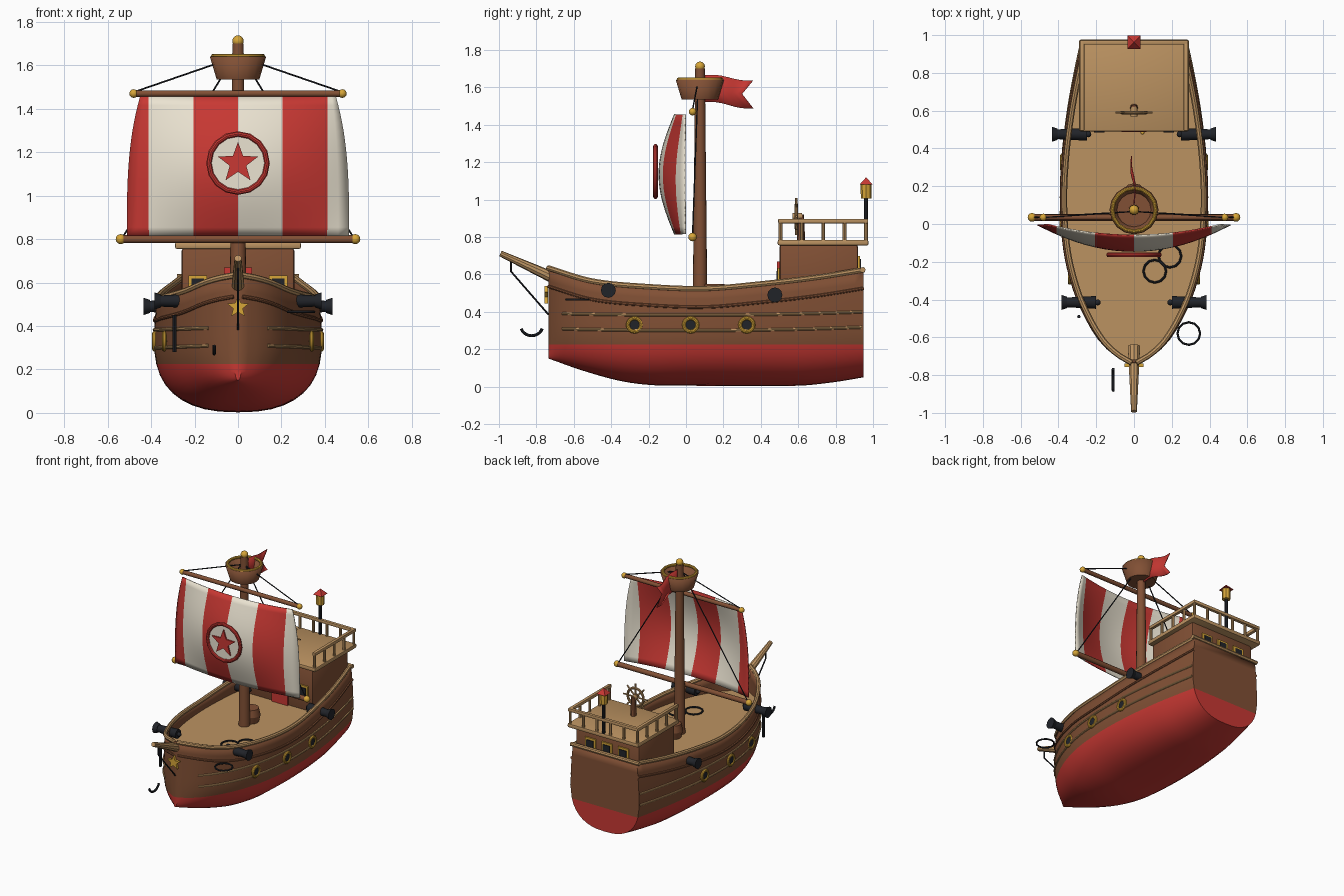
import bpy, bmesh, math
from mathutils import Vector, Matrix

if "Cube" in bpy.data.objects:
    bpy.data.objects.remove(bpy.data.objects["Cube"])

COL = dict(wood=(.22, .08, .035), tan=(.5, .29, .12), red=(.58, .04, .033), gold=(.68, .38, .04),
           black=(.015, .017, .022), cream=(.83, .77, .64))
MAT = {}
for k, c in COL.items():
    MAT[k] = bpy.data.materials.new(k)
    MAT[k].diffuse_color = (*c, 1)


def finish(bm, name, *mats, solid=0, smooth=True):
    bmesh.ops.recalc_face_normals(bm, faces=bm.faces)
    me = bpy.data.meshes.new(name)
    bm.to_mesh(me)
    bm.free()
    ob = bpy.data.objects.new(name, me)
    bpy.context.collection.objects.link(ob)
    for m in mats:
        me.materials.append(MAT[m])
    if solid:
        mod = ob.modifiers.new("thickness", 'SOLIDIFY')
        mod.thickness, mod.offset = abs(solid), (-1 if solid > 0 else 0)
    if smooth:
        bpy.context.view_layer.objects.active = ob
        bpy.ops.object.select_all(action='DESELECT')
        ob.select_set(True)
        bpy.ops.object.shade_smooth_by_angle(angle=math.radians(35))
    return ob


def rod(name, p, q, r1, r2, mat, n=12, roll=0):
    p, q = Vector(p), Vector(q)
    bm = bmesh.new()
    m = Matrix.Translation((p + q) / 2) @ (q - p).to_track_quat('Z', 'Y').to_matrix().to_4x4()
    bmesh.ops.create_cone(bm, cap_ends=True, segments=n, radius1=r1, radius2=r2, depth=(q - p).length,
                          matrix=m @ Matrix.Rotation(roll, 4, 'Z'))
    return finish(bm, name, mat)


def box(name, c, s, mat, bevel=0):
    bm = bmesh.new()
    bmesh.ops.create_cube(bm, size=1, matrix=Matrix.Translation(c) @ Matrix.Diagonal((*s, 1)))
    if bevel:
        bmesh.ops.bevel(bm, geom=bm.edges[:], offset=bevel, segments=2, affect='EDGES', profile=.5)
    return finish(bm, name, mat)


def ball(name, c, r, mat):
    bm = bmesh.new()
    bmesh.ops.create_uvsphere(bm, u_segments=12, v_segments=8, radius=r, matrix=Matrix.Translation(c))
    return finish(bm, name, mat)


def tube(name, pts, r, mat, closed=False, n=6):
    cu = bpy.data.curves.new(name, 'CURVE')
    cu.dimensions, cu.bevel_depth, cu.bevel_resolution, cu.use_fill_caps = '3D', r, n // 2 - 1, True
    sp = cu.splines.new('POLY')
    sp.points.add(len(pts) - 1)
    for a, b in zip(sp.points, pts):
        a.co = (*b, 1)
    sp.use_cyclic_u = closed
    tmp = bpy.data.objects.new(name, cu)
    bm = bmesh.new()
    bpy.context.collection.objects.link(tmp)
    bm.from_mesh(tmp.evaluated_get(bpy.context.evaluated_depsgraph_get()).to_mesh())
    bpy.data.objects.remove(tmp)
    return finish(bm, name, mat)


def ring(name, c, R, r, mat, axis, n=16):
    pts = []
    for i in range(n):
        a = i * math.tau / n
        v = [R * math.cos(a), R * math.sin(a)]
        v.insert('xyz'.index(axis), 0)
        pts.append(Vector(c) + Vector(v))
    return tube(name, pts, r, mat, True, 8)


def star(name, c, R, r, depth, mat):
    bm = bmesh.new()
    vs = [bm.verts.new((c[0] + k * math.sin(i * math.pi / 5), c[1], c[2] + k * math.cos(i * math.pi / 5)))
          for i in range(10) for k in [r if i % 2 else R]]
    bm.faces.new(vs)
    return finish(bm, name, mat, solid=-depth, smooth=False)


def smooth_table(tab, y):
    # cubic interpolation through (y, value) pairs
    n = len(tab)
    i = max(0, min(n - 2, sum(1 for t in tab if t[0] <= y) - 1))
    slope = lambda k: ((tab[min(k + 1, n - 1)][1] - tab[max(k - 1, 0)][1]) /
                       (tab[min(k + 1, n - 1)][0] - tab[max(k - 1, 0)][0]))
    (a, p), (b, q) = tab[i], tab[i + 1]
    h = b - a
    t = (y - a) / h
    return ((2*t**3 - 3*t*t + 1) * p + (t**3 - 2*t*t + t) * h * slope(i) +
            (3*t*t - 2*t**3) * q + (t**3 - t*t) * h * slope(i + 1))


# hull lines: half beam, keel height, sheer height along y
BEAM = [(-.735, .02), (-.69, .1), (-.62, .175), (-.5, .25), (-.35, .315), (-.15, .365), (.1, .385), (.35, .377),
        (.6, .348), (.8, .312), (.95, .28)]
KEEL = [(-.735, .15), (-.55, .085), (-.35, .03), (-.18, .008), (0, .005), (.6, .005), (.8, .025), (.95, .05)]
SHEER = [(-.735, .63), (-.5, .56), (-.2, .53), (.1, .52), (.4, .545), (.7, .58), (.95, .62)]
beam = lambda y: smooth_table(BEAM, y)
sheer = lambda y: smooth_table(SHEER, y)


def hull_x(y, z):
    k = smooth_table(KEEL, y)
    if z < .33:
        return beam(y) * max(0, 1 - ((.33 - z) / (.33 - k)) ** 2.5) ** .4
    return beam(y) * (1 - .03 * ((z - .33) / .2) ** 2)


# hull shell
N = 44
YS = [-.735 + 1.685 * (i / N) ** 1.25 for i in range(N + 1)]
bm = bmesh.new()
grid = []
for y in YS:
    k, s = smooth_table(KEEL, y), sheer(y)
    zs = [k + (.225 - k) * (i / 8) ** 2 for i in range(9)] + [.225 + (s - .225) * i / 6 for i in range(1, 7)]
    right = [bm.verts.new((hull_x(y, z), y, z)) for z in zs]
    left = [right[0]] + [bm.verts.new((-v.co.x, y, v.co.z)) for v in right[1:]]
    grid.append((right, left))


def quad(j, *vs):
    f = bm.faces.new(list(dict.fromkeys(vs)))
    f.material_index = 1 if j < 8 else 0


for j in range(14):
    for a, b in zip(grid, grid[1:]):
        for s in (0, 1):
            quad(j, a[s][j], b[s][j], b[s][j+1], a[s][j+1])
    for e in (grid[0], grid[-1]):
        quad(j, e[0][j], e[0][j+1], e[1][j+1], e[1][j])
finish(bm, "hull", "wood", "red", solid=.018)

# deck
bm = bmesh.new()
half = [(hull_x(y, .45) - .008, y, .45) for y in YS[1:-1]]
bm.faces.new([bm.verts.new(p) for p in half + [(-x, y, z) for x, y, z in reversed(half)]])
finish(bm, "deck", "tan")

# gunwale caps, transom cap, wales and plank strips
for s in (-1, 1):
    tube("gunwale", [(s * (hull_x(y, sheer(y)) - .006), y, sheer(y) + .004) for y in YS], .015, "tan")
    tube("wale", [(s * hull_x(y, sheer(y) - .095), y, sheer(y) - .095) for y in YS], .009, "wood")
    for z0 in (.30, .382):
        run = [-.66 + 1.6 * i / 30 for i in range(31)]
        tube("plank_strip", [(s * hull_x(y, z0 + .02 * y * y), y, z0 + .02 * y * y) for y in run], .008, "tan")
rod("transom_cap", (-.28, .945, .624), (.28, .945, .624), .015, .015, "tan", 8)

# bowsprit, its rope and bow star
rod("bowsprit", (0, -.65, .555), (0, -.992, .712), .034, .016, "tan", 10)
tube("bow_rope", [(0, -.935, .68), (0, -.935, .615), (0, -.735, .385)], .005, "black")
star("bow_star", (0, -.748, .487), .052, .023, .018, "gold")

# aft cabin with roof, door and windows
box("cabin", (0, .71, .6), (.52, .42, .32), "wood", .015)
box("cabin_roof", (0, .733, .77), (.58, .485, .03), "tan", .008)
box("door", (0, .497, .56), (.13, .02, .22), "red")
ball("door_knob", (.045, .483, .55), .01, "gold")
for name, xs, y, d, z in (("rear_window", (-.135, 0, .135), .922, 1, .655), ("front_window", (-.185, .185), .498, -1, .59)):
    for x in xs:
        box(name + "_frame", (x, y, z), (.086, .016, .086), "gold")
        box(name + "_pane", (x, y + d * .006, z), (.056, .014, .056), "black")

# railing
rail = [(-.275, .505, .885), (-.275, .962, .885), (.275, .962, .885), (.275, .505, .885)]
for a, b in zip(rail, rail[1:]):
    box("top_rail", (Vector(a) + Vector(b)) / 2, (abs(a[0]-b[0]) + .024, abs(a[1]-b[1]) + .024, .024), "tan", .005)
posts = [(s * .275, .505 + .457 * i / 4) for s in (-1, 1) for i in range(5)] + [(-.275 + .11 * i, .962) for i in range(1, 5)]
for x, y in posts:
    rod("rail_post", (x, y, .775), (x, y, .88), .01, .01, "tan", 8)

# steering wheel
W = Vector((0, .59, .91))
rod("wheel_post", (0, .615, .78), (0, .615, .92), .022, .016, "wood", 8)
ring("wheel_rim", W, .065, .009, "tan", 'y', 16)
rod("wheel_hub", W - Vector((0, .02, 0)), W + Vector((0, .03, 0)), .018, .018, "tan")
for i in range(8):
    a = i * math.pi / 4
    rod("wheel_spoke", W, W + .098 * Vector((math.cos(a), 0, math.sin(a))), .006, .006, "tan", 6)

# stern lantern
rod("lantern_pole", (0, .963, .78), (0, .963, 1.01), .011, .011, "black", 8)
rod("lantern", (0, .963, 1.005), (0, .963, 1.08), .028, .03, "gold", 8)
rod("lantern_roof", (0, .963, 1.08), (0, .963, 1.118), .05, .002, "red", 4, math.pi / 4)

# mast, crow's nest and deck barrel
MY = .075
rod("mast", (0, MY, .44), (0, MY, 1.7), .039, .026, "wood", 16)
ball("mast_ball", (0, MY, 1.712), .026, "gold")
bm = bmesh.new()
bmesh.ops.create_cone(bm, cap_ends=True, segments=16, radius1=.09, radius2=.118, depth=.1,
                      matrix=Matrix.Translation((0, MY, 1.593)))
bmesh.ops.delete(bm, geom=[f for f in bm.faces if f.calc_center_median().z > 1.63], context='FACES_ONLY')
finish(bm, "crows_nest", "wood", solid=.012)
ring("nest_rim", (0, MY, 1.643), .114, .01, "gold", 'z', 16)
rod("barrel_bottom", (0, .15, .45), (0, .15, .5), .055, .066, "wood")
rod("barrel_top", (0, .15, .5), (0, .15, .55), .066, .055, "wood")

# yards and rigging
for z, w, r in ((1.47, .48, .015), (.8, .54, .018)):
    rod("yard", (-w, .035, z), (w, .035, z), r, r, "wood")
    for s in (-1, 1):
        ball("yard_end", (s * w, .035, z), r + .005, "gold")
        rod("rigging", (s * .02, .065, 1.635), (s * (w - .01), .035, z + .01), .004, .004, "black", 6)

# sail, striped by column
bm = bmesh.new()
inner = [-.41 + .82 * i / 16 for i in range(17)]
rows = []
for j in range(17):
    v = j / 16
    e = .51 - .06 * v ** 3
    xs = [-e, -(e + .41) / 2] + inner + [(e + .41) / 2, e]
    rows.append([bm.verts.new((x, -.005 - (.055 + .083 * math.sin(math.pi * v)) * (1 - (x / e) ** 2), .815 + .64 * v))
                 for x in xs])
for a, b in zip(rows, rows[1:]):
    for i in range(20):
        f = bm.faces.new((a[i], a[i+1], b[i+1], b[i]))
        f.material_index = (0 if i < 2 else 1 if i >= 18 else (1 + (i - 2) // 4) % 2)
finish(bm, "sail", "red", "cream", solid=-.008)

# sail emblem
ring("emblem_ring", (0, -.163, 1.15), .134, .013, "red", 'y', 16)
rod("emblem_disc", (0, -.15, 1.15), (0, -.164, 1.15), .132, .132, "cream", 16)
star("emblem_star", (0, -.168, 1.15), .098, .04, .012, "red")

# swallowtail flag
bm = bmesh.new()
cols = []
for i in range(9):
    t = i / 8
    cols.append([bm.verts.new((.018 * math.sin(t * 5.5) * t, MY + .02 + L * t, z))
                 for L, z in ((.265, 1.665 - .025 * t + .008 * math.sin(6 * t)), (.205, 1.59 - .025 * t),
                              (.265, 1.52 - .03 * t + .008 * math.sin(6 * t)))])
for a, b in zip(cols, cols[1:]):
    for k in (0, 1):
        bm.faces.new((a[k], b[k], b[k+1], a[k+1]))
finish(bm, "flag", "red", solid=-.006)

# cannons and portholes on both sides
for s in (-1, 1):
    for x, y, z in ((.2, -.415, .515), (.25, .475, .49)):
        rod("cannon", (s * x, y, z), (s * (x + .17), y, z), .034, .025, "black")
        rod("cannon_muzzle", (s * (x + .155), y, z), (s * (x + .185), y, z), .03, .04, "black")
        ball("cannon_knob", (s * (x - .008), y, z), .016, "black")
    for y in (-.275, .025, .325):
        x = hull_x(y, .33)
        ring("porthole_ring", (s * (x + .002), y, .33), .036, .011, "gold", 'x', 16)
        rod("porthole_glass", (s * (x - .03), y, .33), (s * (x + .006), y, .33), .034, .034, "black", 16)

# anchor and rope coils
rod("anchor_shank", (-.292, -.49, .28), (-.292, -.49, .45), .009, .009, "black", 8)
tube("anchor_arms", [(-.11, -.825 + .06 * math.cos(a), .33 - .058 * math.sin(a))
                     for a in [math.radians(20 + 14 * i) for i in range(11)]], .008, "black")
for c in ((.19, -.17, .458), (.11, -.25, .458), (.29, -.58, .465)):
    ring("rope_coil", c, .06, .006, "black", 'z', 12)

for m in bpy.data.materials:
    if m.users and not m.is_grease_pencil:
        m.use_nodes = True
        m.node_tree.nodes["Principled BSDF"].inputs["Base Color"].default_value = m.diffuse_color
